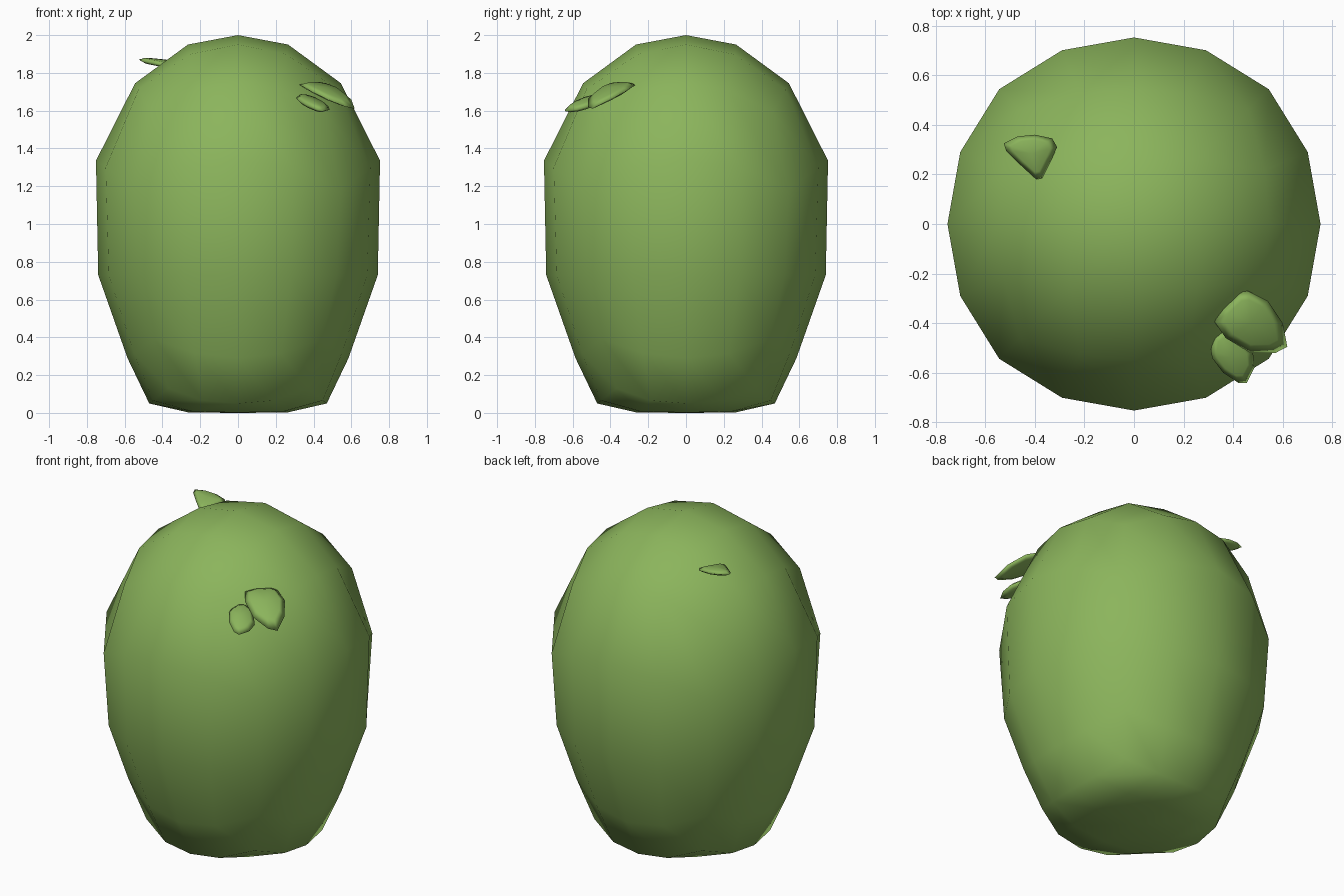
import bpy, bmesh, math
from mathutils import Vector

if "Cube" in bpy.data.objects:
    bpy.data.objects.remove(bpy.data.objects["Cube"])

green = bpy.data.materials.new("leaf green")
green.diffuse_color = (0.26, 0.46, 0.107, 1)
green.use_nodes = True
green.node_tree.nodes["Principled BSDF"].inputs["Base Color"].default_value = green.diffuse_color


def finish(name, bm):
    bmesh.ops.recalc_face_normals(bm, faces=bm.faces)
    for f in bm.faces:
        f.smooth = True
    me = bpy.data.meshes.new(name)
    bm.to_mesh(me)
    bm.free()
    me.materials.append(green)
    ob = bpy.data.objects.new(name, me)
    bpy.context.collection.objects.link(ob)
    return ob


# Body: a cube gridded 4x4 per side, wrapped onto a rounded barrel profile.
# Profile (radius, height) from bottom pole to top pole, every 22.5 degrees
PROFILE = [(0, 0), (0.26, 0.002), (0.47, 0.05), (0.585, 0.29), (0.74, 0.73),
           (0.752, 1.335), (0.545, 1.745), (0.265, 1.95), (0, 2)]
PAD = [(-0.26, 0.002)] + PROFILE + [(-0.265, 1.95)]


def profile_at(lat):
    u = min(max((lat + math.pi / 2) / (math.pi / 8), 0), 8)
    i = min(int(u), 7)
    t = u - i
    a, b, c, d = (Vector(p) for p in PAD[i:i + 4])
    return 0.5 * (2 * b + (c - a) * t + (2 * a - 5 * b + 4 * c - d) * t ** 2
                  + (3 * b - a - 3 * c + d) * t ** 3)


bm = bmesh.new()
bmesh.ops.create_cube(bm, size=2)
bmesh.ops.subdivide_edges(bm, edges=bm.edges[:], cuts=3, use_grid_fill=True)
for v in bm.verts:
    x, y, z = (math.tan(c * math.pi / 4) for c in v.co)
    h = math.hypot(x, y)
    lat = math.atan2(z, h)
    # keep the exact ring angles free of rounding noise
    r, height = profile_at(round(lat, 5))
    k = r / h if h > 1e-5 else 0
    v.co = (x * k, y * k, max(height, 0))
finish("body", bm)


# Leaves: thin domed pads sprouting from the shoulders
def leaf(name, outline, height, thick):
    bm = bmesh.new()
    n = len(outline)
    cx = sum(p[0] for p in outline) / n
    cy = sum(p[1] for p in outline) / n

    def ring(scale, lift):
        vs = []
        for x, y in outline:
            px, py = cx + (x - cx) * scale, cy + (y - cy) * scale
            vs.append(bm.verts.new((px, py, height(px, py) + lift)))
        return vs

    rim = ring(1, 0)
    for side in (1, -1):
        inner = ring(0.72, side * thick * 0.4)
        tip = bm.verts.new((cx, cy, height(cx, cy) + side * thick * 0.5))
        for i in range(n):
            j = (i + 1) % n
            bm.faces.new((rim[i], rim[j], inner[j], inner[i]))
            bm.faces.new((inner[i], inner[j], tip))
    finish(name, bm)


def out(x, y):
    # distance outward along the diagonal
    return abs(x - y) / math.sqrt(2)


leaf("large_front_leaf",
     [(.46, -.27), (.54, -.31), (.60, -.40), (.618, -.495), (.57, -.52),
      (.47, -.52), (.37, -.46), (.325, -.395), (.35, -.34), (.42, -.275)],
     lambda x, y: 1.737 - 0.25 * (out(x, y) - .51) - 0.75 * max(0, out(x, y) - .51) ** 2, 0.045)
leaf("small_front_leaf",
     [(.35, -.43), (.32, -.45), (.31, -.51), (.315, -.54), (.36, -.60),
      (.42, -.64), (.455, -.64), (.485, -.58), (.48, -.52), (.41, -.44)],
     lambda x, y: 1.68 - 0.36 * (out(x, y) - .545), 0.045)
leaf("back_leaf",
     [(-.525, .325), (-.47, .353), (-.40, .36), (-.33, .345), (-.31, .31),
      (-.335, .255), (-.37, .185), (-.395, .18), (-.46, .24), (-.515, .295)],
     lambda x, y: 1.855 + 0.15 * (out(x, y) - .5), 0.035)
